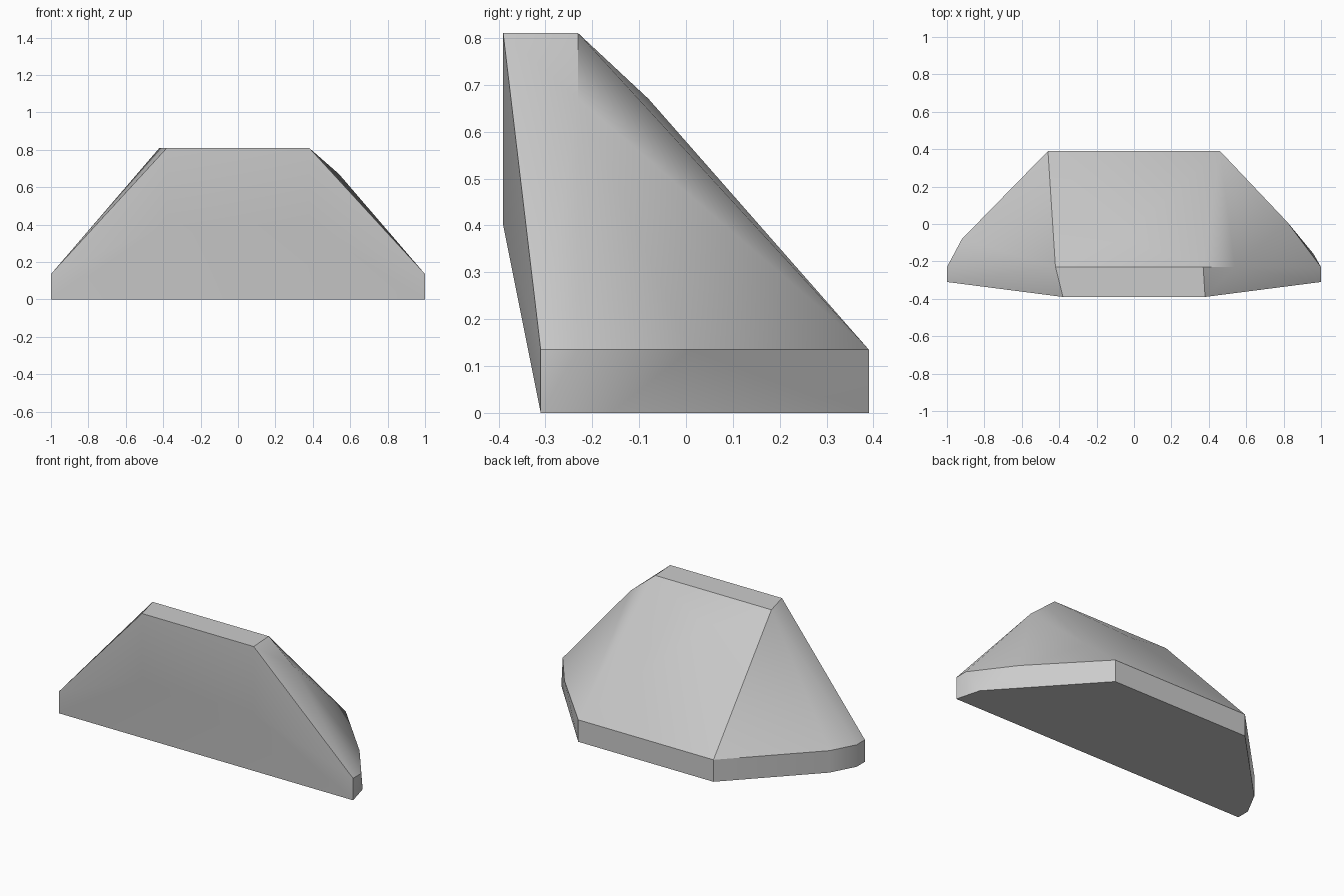
import bpy
import bmesh
import math

cube = bpy.data.objects.get("Cube")
if cube:
    bpy.data.objects.remove(cube, do_unlink=True)

# Plain grey stone colour
grey = bpy.data.materials.new("stone_grey")
grey.use_nodes = True
colour = (0.6, 0.6, 0.6, 1)
grey.diffuse_color = colour
grey.node_tree.nodes["Principled BSDF"].inputs["Base Color"].default_value = colour

RIM, CREST, SHOULDER = 0.135, 0.81, 0.67

# Corner points, level by level
corners = []
for side in (-1, 1):
    for z in (0, RIM):
        corners += [(side, -0.31, z), (side * 0.46, 0.39, z)]
    corners += [(side, -0.23, RIM),
                (side * 0.38, -0.39, 0.4),       # front bulge
                (side * 0.38, -0.39, CREST)]     # front of crest
# Uneven chipped ends
corners += [(-0.92, -0.08, 0), (-0.92, -0.08, RIM), (-1, -0.23, 0),
            (0.96, -0.16, 0), (0.82, 0.01, RIM)]
# Back of crest and shoulders
corners += [(-0.42, -0.23, CREST), (0.37, -0.23, CREST),
            (0.54, -0.23, SHOULDER), (-0.07, -0.08, SHOULDER)]

# Wrap the corners in a faceted block
bm = bmesh.new()
for co in corners:
    bm.verts.new(co)
hull = bmesh.ops.convex_hull(bm, input=bm.verts)
loose = [v for v in bm.verts if not v.link_faces]
bmesh.ops.delete(bm, geom=loose, context='VERTS')
bmesh.ops.dissolve_limit(bm, angle_limit=math.radians(0.5),
                         verts=bm.verts, edges=bm.edges)
bmesh.ops.recalc_face_normals(bm, faces=bm.faces)
mesh = bpy.data.meshes.new("stone_block")
bm.to_mesh(mesh)
bm.free()
mesh.materials.append(grey)

block = bpy.data.objects.new("stone_block", mesh)
bpy.context.collection.objects.link(block)
bpy.context.view_layer.objects.active = block
block.select_set(True)
bpy.ops.object.shade_smooth_by_angle(angle=math.radians(30))
